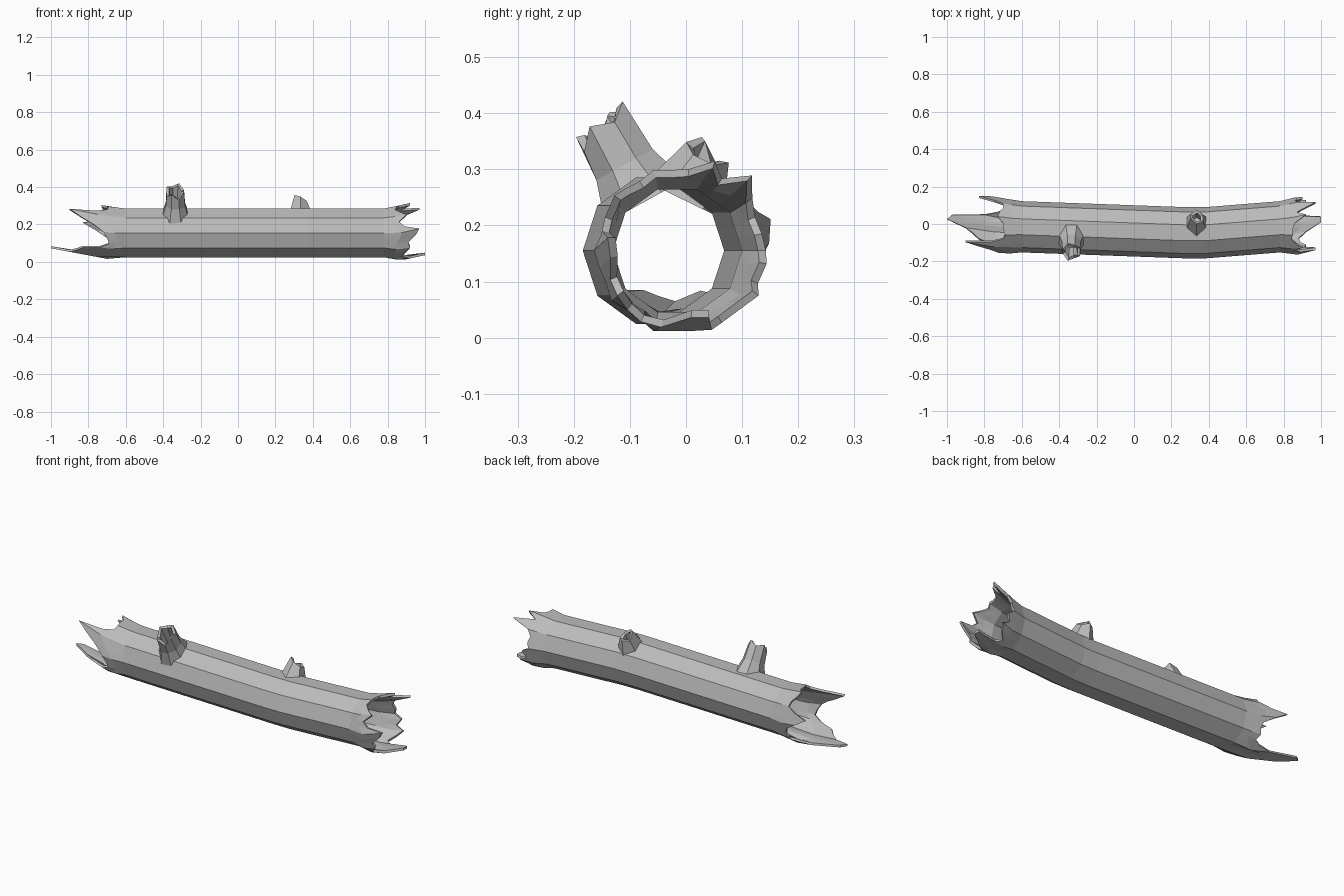
import bpy, math
from mathutils import Vector

if "Cube" in bpy.data.objects:
    bpy.data.objects.remove(bpy.data.objects["Cube"])

wood = bpy.data.materials.new("grey_wood")
wood.use_nodes = True
wood.diffuse_color = (0.5, 0.5, 0.5, 1)
wood.node_tree.nodes["Principled BSDF"].inputs["Base Color"].default_value = wood.diffuse_color

SIDES, SPLIT = 10, 3          # ten flat sides, each split for the torn ends
COLS = SIDES * SPLIT
MID_Z = 0.155

# Torn end lengths, counted from the back over the top to the front and under
LEFT = [.76, .83, .75, .70, .70, .72, .73, .70, .70, .69,
        .70, .76, .90, .84, .77, .72, .70, .69, .74, .83,
        .86, .90, 1.0, .97, .80, .73, .69, .70, .69, .70]
RIGHT = [.86, .87, .86, .88, .97, .87, .92, .86, .85, .85,
         .84, .87, .90, .86, .89, .97, .95, .91, .92, .89,
         .88, .92, 1.0, 1.0, .90, .87, .90, .92, .88, .90]


def lerp(x, points):
    """Piecewise straight line through (x, value) points."""
    for (x0, v0), (x1, v1) in zip(points, points[1:]):
        if x <= x1:
            return v0 + (v1 - v0) * (x - x0) / (x1 - x0)
    return points[-1][1]


def centre(x):
    y = lerp(x, [(-1, .04), (-.69, -.012), (-.6, -.015), (.28, -.047),
                 (.38, -.047), (.78, -.015), (.87, -.01), (1, .025)])
    z = MID_Z + lerp(x, [(-1, .06), (-.69, 0), (.87, 0), (1, .03)])
    return y, z


def radius(x):
    return lerp(x, [(-1, .15), (-.69, .148), (-.6, .137), (.78, .137), (.87, .155), (1, .157)])


def trunk_point(x, col, depth):
    """Point on a ten-sided tube, pushed inwards by depth."""
    y, z = centre(x)
    k, f = divmod(col, SPLIT)
    a, b = (2 * math.pi * (k + i) / SIDES for i in (0, 1))
    f /= SPLIT
    r = radius(x) - depth
    return (x, y + r * (math.cos(a) * (1 - f) + math.cos(b) * f),
            z + r * (math.sin(a) * (1 - f) + math.sin(b) * f))


def grid_object(name, columns, wrap_rows):
    """Skin a closed ring of point columns."""
    rows, n = len(columns[0]), len(columns)
    verts = [p for c in columns for p in c]
    faces = []
    for i in range(n):
        j = (i + 1) % n
        for r in range(rows if wrap_rows else rows - 1):
            s = (r + 1) % rows
            faces.append((i * rows + r, j * rows + r, j * rows + s, i * rows + s))
    if not wrap_rows:         # close the floor of the bore
        faces.append([i * rows + rows - 1 for i in range(n)])
    mesh = bpy.data.meshes.new(name)
    mesh.from_pydata(verts, [], faces)
    mesh.materials.append(wood)
    mesh.validate()
    obj = bpy.data.objects.new(name, mesh)
    bpy.context.collection.objects.link(obj)
    # Consistent outward faces
    bpy.context.view_layer.objects.active = obj
    obj.select_set(True)
    bpy.ops.object.mode_set(mode='EDIT')
    bpy.ops.mesh.select_all(action='SELECT')
    bpy.ops.mesh.normals_make_consistent(inside=False)
    bpy.ops.object.mode_set(mode='OBJECT')
    obj.select_set(False)


# Hollow trunk: each column runs along the outside and back along the inside
columns = []
for c in range(COLS):
    a, b = -LEFT[c], RIGHT[c]
    xs = [a, (a - .6) / 2, -.6, .28, .38, .78, (b + .78) / 2, b]
    wall = [.012, .018, .022, .022, .022, .022, .018, .014]
    columns.append([trunk_point(x, c, 0) for x in xs]
                   + [trunk_point(x, c, w) for x, w in zip(xs[::-1], wall[::-1])])
grid_object("hollow_trunk", columns, True)


def stub(name, x, angle, rings, tips, rim, bore):
    """Broken hollow branch: rings are (distance from trunk axis, radius)."""
    y, z = centre(x)
    base = Vector((x, y, z))
    axis = Vector((0, math.cos(angle), math.sin(angle)))
    side = Vector((1, 0, 0))
    up = axis.cross(side)
    cols = []
    for i, tip in enumerate(tips):
        t = 2 * math.pi * (i + .5) / len(tips)
        ray = side * math.cos(t) * .9 + up * math.sin(t)
        profile = rings + [(tip, rim), (tip - .004, rim - .016), bore]
        cols.append([base + axis * d + ray * r for d, r in profile])
    grid_object(name, cols, False)


stub("front_branch_stub", -.335, math.radians(119), [(.10, .088), (.175, .062)],
     [.25, .275, .255, .27, .235, .26, .23, .265], .056, (.16, .03))
stub("back_branch_stub", .335, math.radians(64), [(.10, .076)],
     [.18, .195, .185, .215, .195, .18], .042, (.14, .022))
